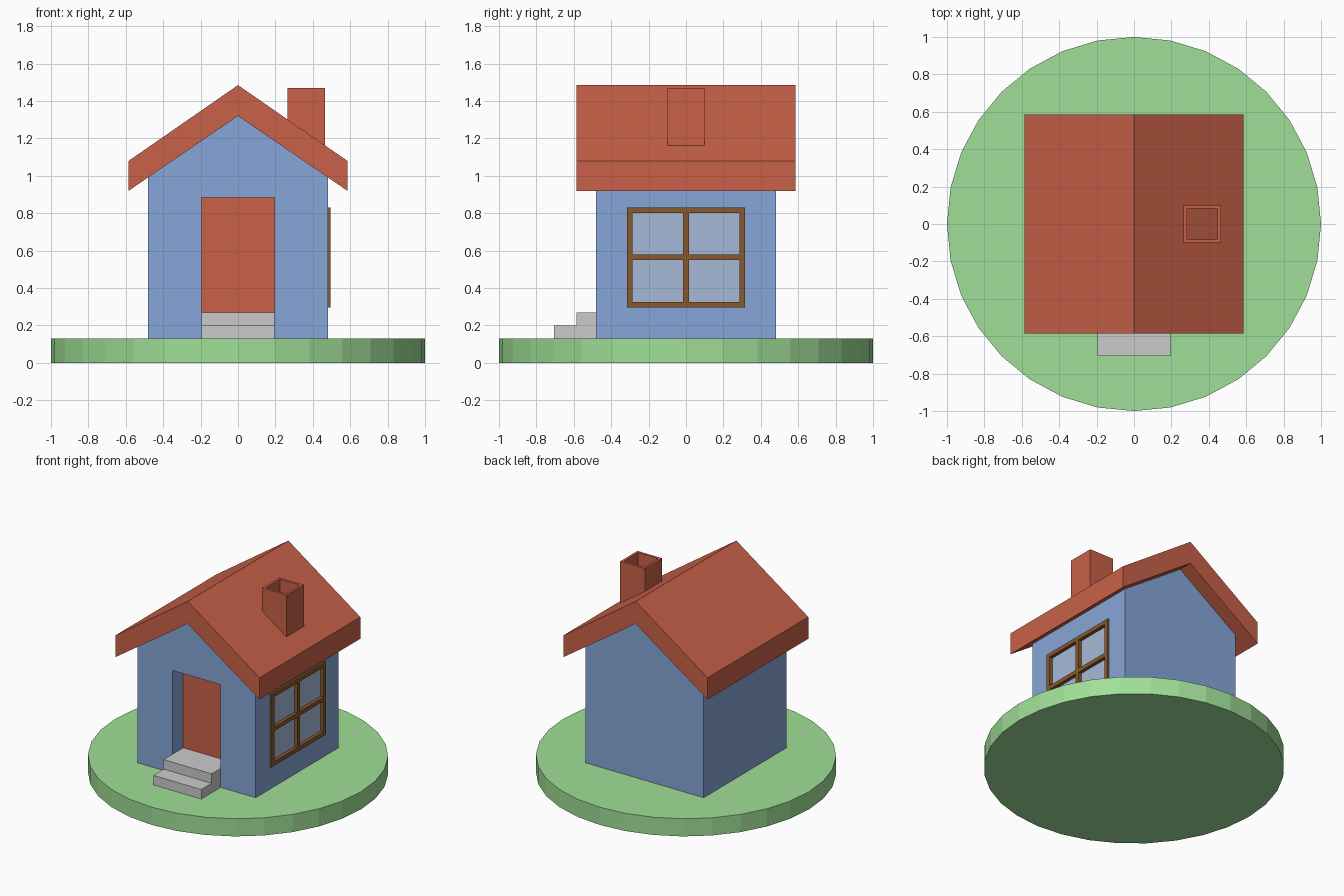
import bpy, bmesh, math
from mathutils import Vector

if "Cube" in bpy.data.objects:
    bpy.data.objects.remove(bpy.data.objects["Cube"])


def material(name, rgb):
    m = bpy.data.materials.new(name)
    m.diffuse_color = (*rgb, 1)
    m.use_nodes = True
    m.node_tree.nodes["Principled BSDF"].inputs["Base Color"].default_value = m.diffuse_color
    return m


GREEN = material("grass", (0.35, 0.74, 0.31))
BLUE = material("wall_blue", (0.24, 0.38, 0.69))
RED = material("roof_red", (0.58, 0.12, 0.065))
BROWN = material("wood", (0.25, 0.10, 0.025))
GLASS = material("pane", (0.38, 0.49, 0.69))


def finish(name, bm, mat=None):
    bmesh.ops.recalc_face_normals(bm, faces=bm.faces)
    me = bpy.data.meshes.new(name)
    bm.to_mesh(me)
    bm.free()
    ob = bpy.data.objects.new(name, me)
    bpy.context.collection.objects.link(ob)
    if mat:
        me.materials.append(mat)
    return ob


def add_box(bm, lo, hi):
    vs = bmesh.ops.create_cube(bm, size=1)["verts"]
    for v in vs:
        v.co = Vector([l + (c + 0.5) * (h - l) for c, l, h in zip(v.co, lo, hi)])


def boxes(name, spans, mat=None):
    bm = bmesh.new()
    for lo, hi in spans:
        add_box(bm, lo, hi)
    return finish(name, bm, mat)


def prism(name, points, offset, mat=None):
    """Close a 3D outline and extrude it by offset."""
    bm = bmesh.new()
    face = bm.faces.new([bm.verts.new(p) for p in points])
    ext = bmesh.ops.extrude_face_region(bm, geom=[face], use_keep_orig=True)
    moved = [g for g in ext["geom"] if isinstance(g, bmesh.types.BMVert)]
    bmesh.ops.translate(bm, verts=moved, vec=offset)
    return finish(name, bm, mat)


def cut(target, name, lo, hi):
    cutter = boxes(name, [(lo, hi)])
    cutter.hide_render = True
    cutter.display_type = 'WIRE'
    mod = target.modifiers.new(name, 'BOOLEAN')
    mod.operation = 'DIFFERENCE'
    mod.solver = 'EXACT'
    mod.object = cutter


G = 0.13  # ground level

# Round lawn
bm = bmesh.new()
bmesh.ops.create_cone(bm, cap_ends=True, segments=32, radius1=1, radius2=1, depth=G)
bmesh.ops.translate(bm, verts=bm.verts, vec=(0, 0, G / 2))
finish("lawn", bm, GREEN)

# House body with door and window recesses
body = [(-0.48, G), (0.48, G), (0.48, 0.992), (0, 1.32), (-0.48, 0.992)]
walls = prism("walls", [(x, -0.48, z) for x, z in body], (0, 0.96, 0), BLUE)
cut(walls, "door_cutter", (-0.195, -0.6, 0.05), (0.195, -0.345, 0.885))
cut(walls, "window_cutter", (0.46, -0.3, 0.31), (0.6, 0.3, 0.815))

# Gabled roof
gable = [(0, 1.485), (0.585, 1.08), (0.585, 0.92), (0, 1.32), (-0.585, 0.92), (-0.585, 1.08)]
prism("roof", [(x, -0.585, z) for x, z in gable], (0, 1.17, 0), RED)

# Hollow chimney, open down to the roof
bm = bmesh.new()
add_box(bm, (0.265, -0.1, 1.14), (0.465, 0.1, 1.47))
top = max(bm.faces, key=lambda f: f.calc_center_median().z)
bmesh.ops.inset_region(bm, faces=[top], thickness=0.026)
ext = bmesh.ops.extrude_face_region(bm, geom=[top])
bmesh.ops.translate(bm, vec=(0, 0, -0.32),
                    verts=[g for g in ext["geom"] if isinstance(g, bmesh.types.BMVert)])
if top.is_valid:
    bm.faces.remove(top)
finish("chimney", bm, RED)

# Door and steps
boxes("door", [((-0.195, -0.358, G), (0.195, -0.335, 0.885))], RED)
stair = [(-0.705, G), (-0.705, 0.2), (-0.585, 0.2), (-0.585, 0.27), (-0.357, 0.27), (-0.357, G)]
prism("steps", [(-0.195, y, z) for y, z in stair], (0.39, 0, 0))

# Window frame: three uprights, six rails between them
bar = 0.03
ys = (-0.3, 0, 0.3)
zs = (0.31, 0.565, 0.815)
spans = [((0.455, y - bar / 2, 0.295), (0.495, y + bar / 2, 0.83)) for y in ys]
for z in zs:
    for a, b in zip(ys, ys[1:]):
        spans.append(((0.455, a + bar / 2, z - bar / 2), (0.495, b - bar / 2, z + bar / 2)))
boxes("window_frame", spans, BROWN)
boxes("window_glass", [((0.45, -0.305, 0.305), (0.47, 0.305, 0.82))], GLASS)
